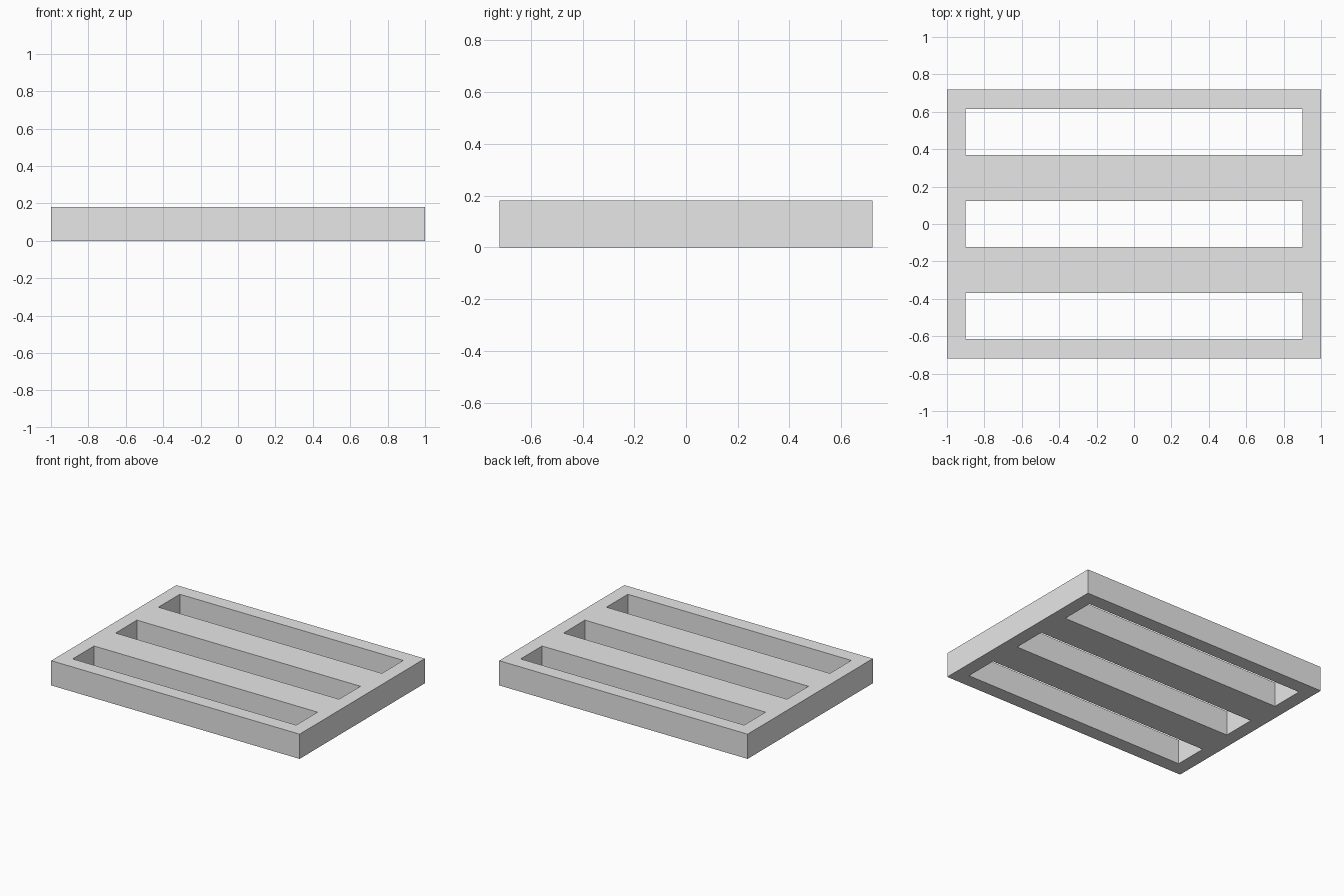
import bpy
import bmesh

cube = bpy.data.objects.get("Cube")
if cube:
    bpy.data.objects.remove(cube, do_unlink=True)

# Overall size and slot layout
HALF_X, HALF_Y, HEIGHT = 1.0, 0.72, 0.18
SLOT_HALF_X, SLOT_HALF_Y, PITCH = 0.9, 0.123, 0.493

grey = bpy.data.materials.new("light grey")
grey.use_nodes = True
colour = (0.8, 0.8, 0.8, 1)
grey.diffuse_color = colour
grey.node_tree.nodes["Principled BSDF"].inputs["Base Color"].default_value = colour

# Plan outline: a lattice of cells, leaving out those inside the slots
xs = [-HALF_X, -SLOT_HALF_X, SLOT_HALF_X, HALF_X]
ys = [-HALF_Y]
for i in (-1, 0, 1):
    ys += [i * PITCH - SLOT_HALF_Y, i * PITCH + SLOT_HALF_Y]
ys.append(HALF_Y)

bm = bmesh.new()
grid = [[bm.verts.new((x, y, 0)) for y in ys] for x in xs]
for i in range(len(xs) - 1):
    for j in range(len(ys) - 1):
        is_slot = i == 1 and j % 2 == 1
        if not is_slot:
            bm.faces.new((grid[i][j], grid[i + 1][j],
                          grid[i + 1][j + 1], grid[i][j + 1]))

# Raise the plan into a solid slab
result = bmesh.ops.extrude_face_region(bm, geom=bm.faces[:], use_keep_orig=True)
top_verts = [g for g in result["geom"] if isinstance(g, bmesh.types.BMVert)]
bmesh.ops.translate(bm, verts=top_verts, vec=(0, 0, HEIGHT))
bmesh.ops.recalc_face_normals(bm, faces=bm.faces[:])

# Merge the outer walls into single flat faces
walls = [e for e in bm.edges
         if len(e.link_faces) == 2
         and all(abs(f.normal.z) < 0.5 for f in e.link_faces)
         and e.calc_face_angle() < 0.01]
bmesh.ops.dissolve_edges(bm, edges=walls, use_verts=False)

mesh = bpy.data.meshes.new("slotted_frame")
bm.to_mesh(mesh)
bm.free()
mesh.materials.append(grey)
frame = bpy.data.objects.new("slotted_frame", mesh)
bpy.context.collection.objects.link(frame)
